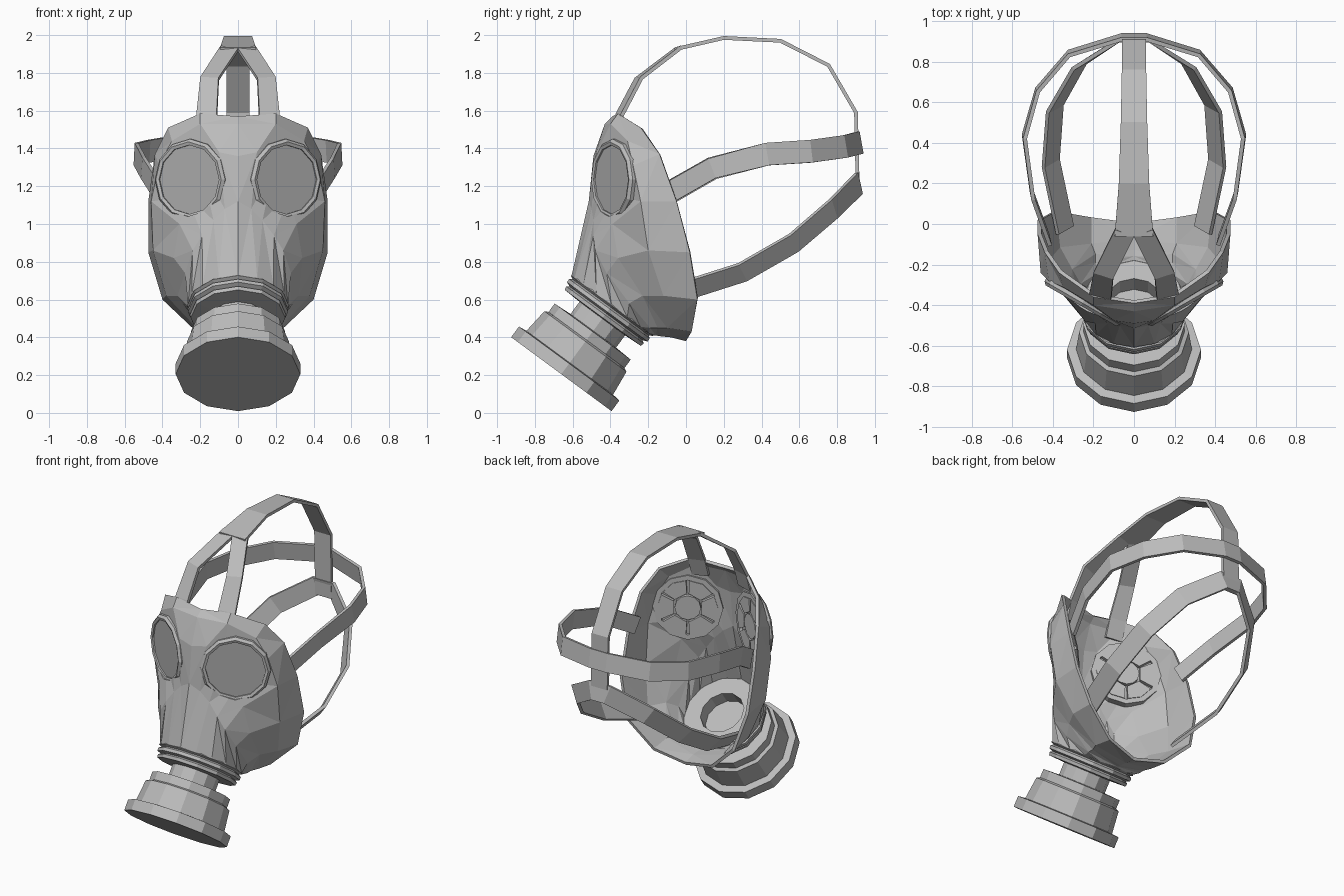
import bpy, bmesh
from math import sin, cos, pi, radians
from mathutils import Vector, Matrix

cube = bpy.data.objects.get("Cube")
if cube:
    bpy.data.objects.remove(cube)


def material(name, value):
    m = bpy.data.materials.new(name)
    m.use_nodes = True
    colour = (value, value, value, 1)
    m.diffuse_color = colour
    m.node_tree.nodes["Principled BSDF"].inputs["Base Color"].default_value = colour
    return m


RUBBER = material("grey rubber", 0.5)
GLASS = material("lens grey", 0.42)


def add_object(name, bm, mat=RUBBER):
    bmesh.ops.recalc_face_normals(bm, faces=bm.faces[:])
    mesh = bpy.data.meshes.new(name)
    bm.to_mesh(mesh)
    bm.free()
    mesh.materials.append(mat)
    ob = bpy.data.objects.new(name, mesh)
    bpy.context.scene.collection.objects.link(ob)
    return ob


def frame(origin, axis, side):
    """Matrix with local z along axis and local x along side."""
    z, x = Vector(axis).normalized(), Vector(side).normalized()
    m = Matrix((x, z.cross(x), z)).transposed().to_4x4()
    m.translation = origin
    return m


def circle(r, h, sides, m):
    return [m @ Vector((r * sin(a), r * cos(a), h))
            for a in (2 * pi * i / sides for i in range(sides))]


def bridge(bm, rings, closed=False):
    """Join rings of points with quads, wrapping around each ring."""
    vs = [[bm.verts.new(p) for p in ring] for ring in rings]
    n = len(vs[0])
    pairs = list(zip(vs, vs[1:])) + ([(vs[-1], vs[0])] if closed else [])
    for a, b in pairs:
        for i in range(n):
            bm.faces.new((a[i], a[(i + 1) % n], b[(i + 1) % n], b[i]))
    return vs


def lathe(name, profile, m, mat=RUBBER, sides=12, closed=False):
    bm = bmesh.new()
    vs = bridge(bm, [circle(r, h, sides, m) for r, h in profile], closed)
    if not closed:
        bm.faces.new(vs[0])
        bm.faces.new(vs[-1])
    return add_object(name, bm, mat)


def strap(name, path, widths, centre, thick=0.02):
    """Flat band along a path, its face turned away from centre."""
    pts = [Vector(p) for p in path]
    rings = []
    for i, p in enumerate(pts):
        tangent = (pts[min(i + 1, len(pts) - 1)] - pts[max(i - 1, 0)]).normalized()
        across = tangent.cross(p - Vector(centre)).normalized()
        out = across.cross(tangent) * thick / 2
        w = across * widths[min(i, len(widths) - 1)] / 2
        rings.append([p + w + out, p - w + out, p - w - out, p + w - out])
    bm = bmesh.new()
    vs = bridge(bm, rings)
    bm.faces.new(vs[0])
    bm.faces.new(vs[-1])
    return add_object(name, bm)


def mirrored(half):
    return half + [(-x, y, z) for x, y, z in reversed(half) if x > 0]


# Filter canister, neck and ribbed collar share one tilted axis
AXIS = frame((0, -0.66, 0.205), (0, 0.593, 0.805), (-1, 0, 0))
if (AXIS @ Vector((0, 1, 0))).z < 0.205:
    AXIS = frame((0, -0.66, 0.205), (0, 0.593, 0.805), (1, 0, 0))
lathe("filter_canister", [(0.33, 0), (0.33, 0.07), (0.285, 0.075), (0.27, 0.215),
                          (0.25, 0.225), (0.25, 0.28), (0.15, 0.285), (0.15, 0.38)], AXIS)
lathe("snout_collar", [(0.14, 0.365), (0.25, 0.37), (0.255, 0.39), (0.24, 0.4), (0.265, 0.41),
                       (0.265, 0.43), (0.25, 0.44), (0.27, 0.45), (0.25, 0.47), (0.14, 0.47)],
      AXIS, closed=True)

# Face piece: half loops from the open rim forward to the snout
rim = [(0, -.39, 1.57), (.2, -.36, 1.585), (.37, -.24, 1.51), (.44, -.14, 1.37), (.475, -.05, 1.12),
       (.475, .02, .85), (.4, .06, .6), (.22, .03, .43), (0, 0, .38)]
cheek = [(0, -.43, 1.53), (.2, -.4, 1.53), (.35, -.31, 1.44), (.42, -.28, 1.31), (.46, -.24, 1.12),
         (.45, -.2, .86), (.38, -.12, .62), (.22, -.1, .45), (0, -.08, .4)]
brow = [(0, -.49, 1.36), (.1, -.475, 1.38), (.19, -.42, 1.3), (.27, -.375, 1.15), (.31, -.39, 1.0),
        (.34, -.36, .82), (.32, -.23, .62), (.2, -.15, .45), (0, -.13, .405)]
nose = [(0, -.515, 1.12), (.07, -.5, 1.08), (.13, -.49, 1.02), (.19, -.49, .94), (.24, -.48, .86),
        (.28, -.42, .74), (.28, -.3, .58), (.2, -.19, .45), (0, -.16, .41)]


def full_loop(half):
    return half + [(-x, y, z) for x, y, z in reversed(half[1:-1])]


loops = [full_loop(h) for h in (rim, cheek, brow, nose)]
snout = circle(0.265, 0.45, 16, AXIS)
if snout[4].x < 0:
    snout = [Vector((-p.x, p.y, p.z)) for p in snout]
bm = bmesh.new()
bridge(bm, loops + [snout])
bmesh.ops.triangulate(bm, faces=bm.faces[:], quad_method='SHORT_EDGE')
face = add_object("face_piece", bm)
shell = face.modifiers.new("thickness", 'SOLIDIFY')
shell.thickness = 0.02

# Eyepieces: cut opening, bevelled frame, lens and inner rosette
for label, s in (("left", 1), ("right", -1)):
    yaw = radians(30)
    out = Vector((s * sin(yaw), -cos(yaw), 0))
    m = frame((s * 0.252, -0.385, 1.235), out, Vector((0, 0, 1)).cross(out))
    cutter = lathe(label + "_eye_cutter", [(0.195, -0.2), (0.195, 0.2)], m)
    cutter.hide_render = True
    cutter.hide_set(True)
    cutter.display_type = 'WIRE'
    cut = face.modifiers.new(label + "_eye", 'BOOLEAN')
    cut.operation = 'DIFFERENCE'
    cut.object = cutter
    lathe(label + "_eye_frame", [(0.215, -0.04), (0.215, 0.005), (0.2, 0.02),
                                 (0.183, 0.015), (0.183, -0.04)], m, closed=True)
    lathe(label + "_lens", [(0.188, -0.02), (0.188, 0.006)], m, GLASS)
    lathe(label + "_lens_hub", [(0.08, -0.045), (0.08, -0.02)], m)
    for k in range(6):
        bm = bmesh.new()
        a0, a1 = (2 * pi * k / 6 + d for d in (0.06, pi / 3 - 0.06))
        outline = [(0.095, a0), (0.18, a0), (0.185, (a0 + a1) / 2), (0.18, a1), (0.095, a1)]
        vs = bridge(bm, [[m @ Vector((r * sin(a), r * cos(a), h)) for r, a in outline]
                         for h in (-0.045, -0.02)])
        bm.faces.new(vs[0])
        bm.faces.new(vs[-1])
        add_object(f"{label}_lens_petal_{k + 1}", bm)

# Head harness
HEAD = (0, 0.3, 1.35)
strap("crown_strap", [(0, -.06, 1.925), (0, .2, 1.985), (0, .5, 1.97), (0, .755, 1.84),
                      (0, .9, 1.59), (0, .91, 1.16)], [.19, .15, .13, .12], HEAD)
for label, s in (("left", 1), ("right", -1)):
    strap(label + "_forehead_strap", [(s * .165, -.39, 1.46), (s * .165, -.35, 1.58),
                                      (s * .15, -.25, 1.77), (s * .045, -.04, 1.93)],
          [.11, .11, .1, .1], HEAD)
strap("temple_strap", mirrored([(.42, -.08, 1.17), (.5, .14, 1.295), (.54, .43, 1.37),
                                (.475, .66, 1.385), (.32, .84, 1.41), (.06, .92, 1.43)]),
      [.11, .11, .12], (0, .3, 1.32))
strap("neck_strap", mirrored([(.34, -.03, .64), (.41, .3, .745), (.39, .57, .9),
                              (.27, .78, 1.08), (.06, .915, 1.215)]), [.12], (0, .3, 1.1))
